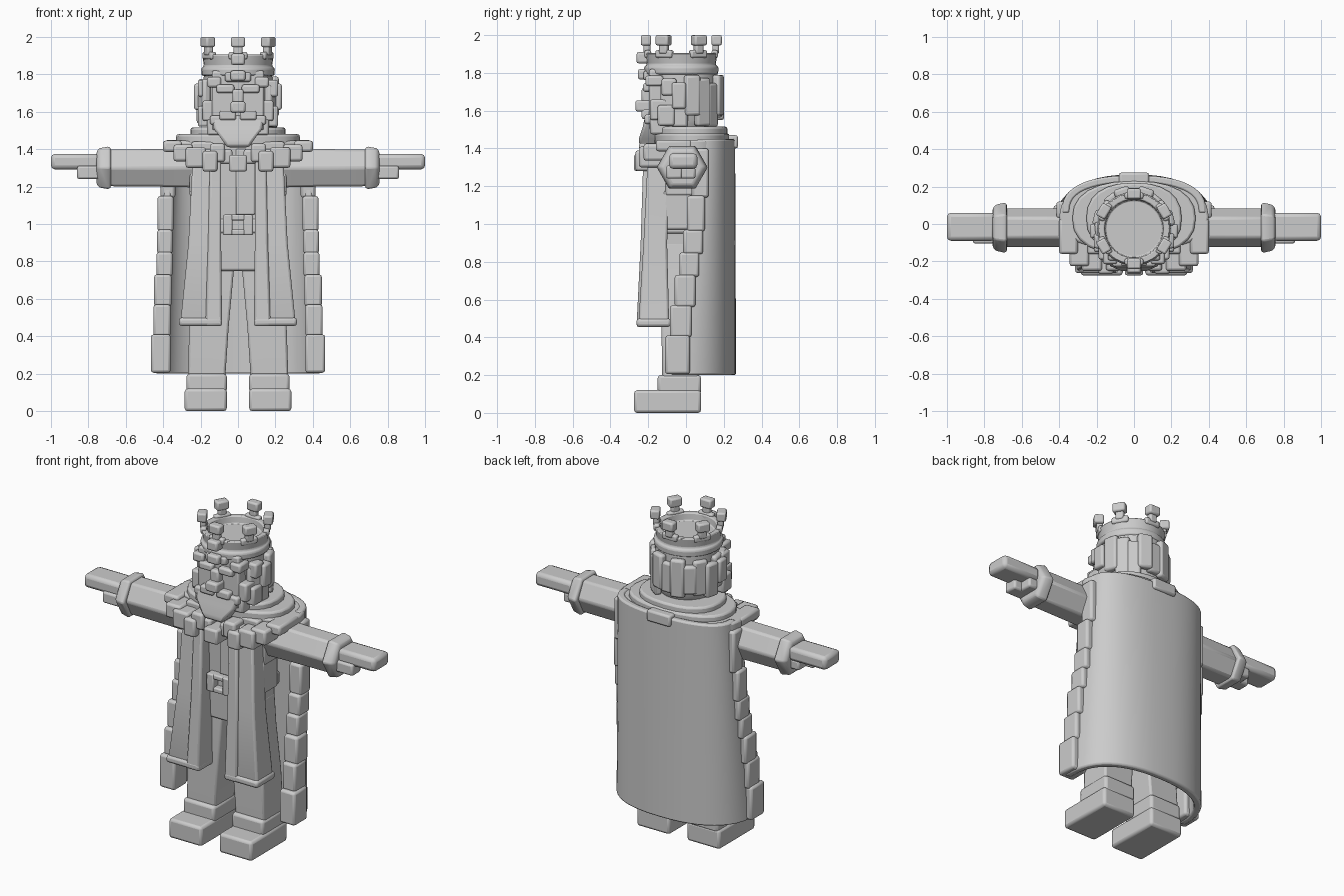
import bpy, bmesh, math, random
from mathutils import Matrix, Vector

random.seed(4)
grey = bpy.data.materials.new("plain grey")
grey.diffuse_color = (0.6, 0.6, 0.6, 1)


def finish(name, bm, bevel=0.012, mirror=False):
    bmesh.ops.recalc_face_normals(bm, faces=bm.faces)
    me = bpy.data.meshes.new(name)
    bm.to_mesh(me)
    bm.free()
    ob = bpy.data.objects.new(name, me)
    bpy.context.collection.objects.link(ob)
    me.materials.append(grey)
    if mirror:
        ob.modifiers.new("mirror", 'MIRROR').use_mirror_merge = False
    if bevel:
        b = ob.modifiers.new("soft edges", 'BEVEL')
        b.width, b.segments, b.limit_method = bevel, 2, 'ANGLE'
        b.angle_limit = math.radians(35)
    bpy.context.view_layer.objects.active = ob
    ob.select_set(True)
    bpy.ops.object.shade_smooth_by_angle(angle=math.radians(40))
    ob.select_set(False)
    return ob


def add_loft(bm, rings):
    """Skin a row of equal-length closed rings and cap both ends."""
    vs = [[bm.verts.new(p) for p in r] for r in rings]
    n = len(vs[0])
    for a, b in zip(vs, vs[1:]):
        for i in range(n):
            j = (i + 1) % n
            bm.faces.new((a[i], a[j], b[j], b[i]))
    bm.faces.new(vs[0][::-1])
    bm.faces.new(vs[-1])


def loft(name, rings, **kw):
    bm = bmesh.new()
    add_loft(bm, rings)
    return finish(name, bm, **kw)


def rect(z, x0, x1, y0, y1):
    return [(x0, y0, z), (x1, y0, z), (x1, y1, z), (x0, y1, z)]


def rects(name, *levels, **kw):
    return loft(name, [rect(*l) for l in levels], **kw)


def boxes(name, *items, **kw):
    bm = bmesh.new()
    for x0, x1, y0, y1, z0, z1 in items:
        add_loft(bm, [rect(z0, x0, x1, y0, y1), rect(z1, x0, x1, y0, y1)])
    return finish(name, bm, **kw)


def oval(z, rx, ry, cy, n=32, power=1.0):
    out = []
    for i in range(n):
        a = 2 * math.pi * i / n
        c, s = math.cos(a), math.sin(a)
        out.append((rx * math.copysign(abs(c) ** power, c),
                    cy + ry * math.copysign(abs(s) ** power, s), z))
    return out


# legs and boots
rects("leg", (0.15, 0.07, 0.27, -0.125, 0.07), (0.45, 0.05, 0.26, -0.13, 0.06),
      (0.72, 0.025, 0.22, -0.13, 0.07), (0.9, 0.01, 0.2, -0.12, 0.08), mirror=True)
boxes("boot", (0.06, 0.285, -0.275, 0.08, 0, 0.12),
      (0.06, 0.275, -0.15, 0.08, 0.1, 0.2), bevel=0.016, mirror=True)

# torso, belt and buckle
rects("torso", (0.75, -0.2, 0.2, -0.14, 0.08), (1.0, -0.2, 0.2, -0.15, 0.08),
      (1.44, -0.25, 0.25, -0.16, 0.12))
boxes("belt", (-0.22, 0.22, -0.155, 0.1, 0.95, 1.03))
boxes("buckle", (-0.08, -0.03, -0.2, -0.14, 0.94, 1.05),
      (0.03, 0.08, -0.2, -0.14, 0.94, 1.05),
      (-0.05, 0.05, -0.197, -0.14, 0.94, 0.97),
      (-0.05, 0.05, -0.197, -0.14, 1.02, 1.05), bevel=0.008)
boxes("shirt_placket", (-0.012, 0.09, -0.165, -0.14, 1.05, 1.4), bevel=0.006)

# long front coat panels with a raised border
rects("coat_panel", (0.46, 0.09, 0.31, -0.24, -0.085), (0.5, 0.09, 0.305, -0.25, -0.09),
      (0.9, 0.095, 0.265, -0.225, -0.1), (1.4, 0.1, 0.24, -0.2, -0.08), mirror=True)
rects("coat_border", (0.455, 0.085, 0.175, -0.262, -0.1), (0.9, 0.09, 0.16, -0.24, -0.1),
      (1.38, 0.09, 0.15, -0.225, -0.1), mirror=True)
boxes("coat_hem", (0.085, 0.315, -0.262, -0.08, 0.455, 0.5), bevel=0.015, mirror=True)
boxes("coat_side", (0.18, 0.255, -0.12, 0.03, 0.97, 1.18),
      (0.18, 0.26, -0.11, 0.06, 1.15, 1.42), mirror=True)


# cape: curved shell with steadily widening front edges
def cape_ring(z):
    t = (1.45 - z) / 1.25
    rx, back, front = 0.385 + 0.055 * t, 0.26 + 0.005 * t, 0.06 - 0.14 * t
    outer, inner, n = [], [], 24
    for i in range(n + 1):
        a = math.pi * i / n
        c, s = math.cos(a), math.sin(a)
        px, py = math.copysign(abs(c) ** 0.85, c), abs(s) ** 0.75
        outer.append((rx * px, front + (back - front) * py, z))
        inner.append(((rx - 0.04) * px, front + (back - 0.04 - front) * py, z))
    return outer + inner[::-1]


loft("cape", [cape_ring(0.2 + 1.25 * i / 10) for i in range(11)], bevel=0.01)
boxes("cape_edge", (0.36, 0.465, -0.11, 0.02, 0.205, 0.41),
      (0.36, 0.452, -0.085, 0.03, 0.4, 0.57), (0.355, 0.448, -0.06, 0.05, 0.56, 0.73),
      (0.35, 0.436, -0.035, 0.07, 0.72, 0.85), (0.35, 0.432, -0.015, 0.09, 0.84, 0.97),
      (0.345, 0.43, 0.005, 0.1, 0.96, 1.15), (0.335, 0.415, 0.03, 0.12, 1.14, 1.4),
      bevel=0.014, mirror=True)

# stacked fur collar, stepped front and clasp
for i, (z0, z1, rx, ry, cy) in enumerate([
        (1.38, 1.445, 0.40, 0.185, 0.04), (1.42, 1.48, 0.33, 0.2, 0.03),
        (1.46, 1.515, 0.255, 0.19, 0.03)]):
    loft("collar_layer_%d" % (i + 1),
         [oval(z0, rx, ry, cy, 24, 0.85), oval(z1, rx, ry, cy, 24, 0.85)])
boxes("collar_back", (-0.08, 0.08, 0.18, 0.275, 1.4, 1.47))
boxes("collar_front", (0.3, 0.4, -0.16, 0.03, 1.385, 1.445),
      (0.24, 0.345, -0.225, -0.05, 1.335, 1.425), (0.17, 0.28, -0.25, -0.08, 1.3, 1.41),
      (0.11, 0.19, -0.268, -0.1, 1.28, 1.39), (0.07, 0.15, -0.25, -0.1, 1.33, 1.43),
      (0.03, 0.1, -0.23, -0.1, 1.32, 1.4), bevel=0.014, mirror=True)
boxes("clasp", (-0.048, 0.048, -0.275, -0.15, 1.28, 1.37))


# sleeves, hexagonal cuffs and hands, laid along x
def hexa(x, ry, rz, cy=-0.02, cz=1.3):
    return [(x, cy + ry * k, cz + rz * m) for k, m in
            ((-1, 0), (-0.52, 1), (0.52, 1), (1, 0), (0.52, -1), (-0.52, -1))]


def slab(x, y0, y1, z0, z1):
    return [(x, y0, z0), (x, y1, z0), (x, y1, z1), (x, y0, z1)]


loft("sleeve", [hexa(x, 0.105, r) for x, r in ((0.2, 0.105), (0.45, 0.1), (0.7, 0.098))],
     mirror=True)
loft("cuff", [hexa(x, ry, rz) for x, ry, rz in
              ((0.68, 0.13, 0.108), (0.695, 0.135, 0.113), (0.74, 0.125, 0.105),
               (0.755, 0.105, 0.09))], bevel=0.008, mirror=True)
loft("hand", [slab(x, -0.09, 0.06, 1.292, 1.375) for x in (0.74, 1.0)],
     bevel=0.022, mirror=True)
loft("thumb", [slab(x, -0.105, -0.02, 1.24, 1.31) for x in (0.74, 0.86)], mirror=True)
loft("palm", [slab(x, -0.08, 0.05, 1.24, 1.3) for x in (0.74, 0.81)], mirror=True)

# neck and head
loft("neck", [oval(1.44, 0.14, 0.13, 0), oval(1.56, 0.14, 0.13, 0)], bevel=0)
loft("head", [oval(z, r, r, -0.015, 24) for z, r in
              ((1.5, 0.15), (1.55, 0.175), (1.75, 0.185), (1.84, 0.18))], bevel=0.01)

# hair locks: blocks of varied length around the sides and back
bm = bmesh.new()
for i in range(13):
    a = math.radians(-24 + 228 * i / 12)
    low, top, r = random.uniform(1.5, 1.58), random.uniform(1.74, 1.8), random.uniform(0.18, 0.2)
    m = Matrix.Translation((math.cos(a) * r, -0.015 + math.sin(a) * r, (low + top) / 2))
    m = m @ Matrix.Rotation(a, 4, 'Z') @ Matrix.Diagonal((0.045, 0.085, top - low, 1))
    bmesh.ops.create_cube(bm, size=1, matrix=m)
finish("hair", bm, bevel=0.014)
boxes("ear_lock", (0.17, 0.235, -0.075, 0.0, 1.61, 1.75),
      (0.15, 0.215, -0.13, -0.05, 1.68, 1.77), (0.15, 0.215, -0.15, -0.06, 1.52, 1.63),
      mirror=True)

# face: cheeks, brows, nose, moustache and stepped beard
boxes("face", (-0.14, 0.14, -0.195, -0.08, 1.5, 1.82))
boxes("brow", (0.02, 0.115, -0.228, -0.15, 1.7, 1.745),
      (0.09, 0.165, -0.215, -0.12, 1.73, 1.785), mirror=True)
boxes("forehead_lock", (-0.07, 0.07, -0.225, -0.15, 1.76, 1.81))
boxes("nose", (-0.04, 0.04, -0.268, -0.15, 1.595, 1.655),
      (-0.03, 0.03, -0.235, -0.15, 1.64, 1.72))
boxes("moustache", (0.01, 0.1, -0.235, -0.15, 1.555, 1.605),
      (0.08, 0.15, -0.22, -0.12, 1.53, 1.58), (0.13, 0.19, -0.19, -0.07, 1.55, 1.66),
      mirror=True)
rects("beard", (1.41, -0.06, 0.06, -0.245, -0.13), (1.45, -0.085, 0.085, -0.25, -0.11),
      (1.51, -0.13, 0.13, -0.23, -0.1), (1.58, -0.14, 0.14, -0.215, -0.1), bevel=0.014)
boxes("beard_side", (0.08, 0.165, -0.19, -0.05, 1.475, 1.57), mirror=True)

# crown: hollow flared band, six knobbed points and front jewels
CY = -0.025
profile = [(0.175, 1.79), (0.195, 1.795), (0.197, 1.83), (0.182, 1.845), (0.192, 1.905),
           (0.158, 1.905), (0.152, 1.86)]
bm = bmesh.new()
add_loft(bm, [oval(z, r, r, CY, 32) for r, z in profile])
finish("crown_band", bm, bevel=0.006)
bm = bmesh.new()
for i in range(6):
    a = math.radians(30 + 60 * i)
    turn = Matrix.Translation((0, CY, 0)) @ Matrix.Rotation(a, 4, 'Z')
    for r, w, d, z0, z1 in ((0.177, 0.1, 0.035, 1.88, 1.92), (0.182, 0.048, 0.036, 1.9, 1.96),
                            (0.187, 0.075, 0.055, 1.945, 2.0)):
        m = turn @ Matrix.Translation((r, 0, (z0 + z1) / 2)) @ Matrix.Diagonal((d, w, z1 - z0, 1))
        bmesh.ops.create_cube(bm, size=1, matrix=m)
finish("crown_points", bm, bevel=0.01)
boxes("crown_jewel", (-0.037, 0.037, -0.262, -0.18, 1.85, 1.91),
      (-0.04, 0.04, -0.255, -0.18, 1.765, 1.82))
